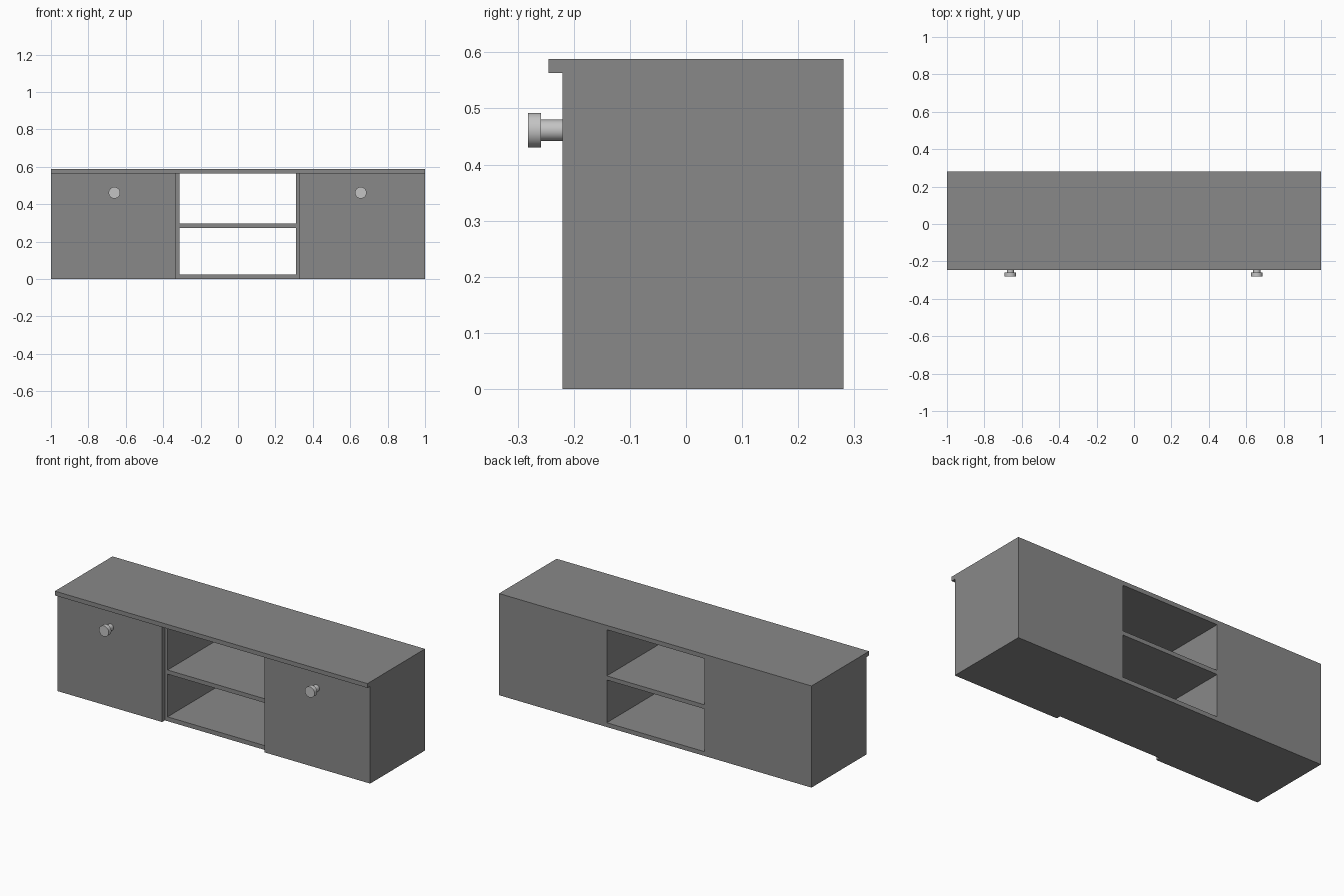
import bpy
from math import radians

default = bpy.data.objects.get("Cube")
if default:
    bpy.data.objects.remove(default, do_unlink=True)


def material(name, value):
    mat = bpy.data.materials.new(name)
    mat.use_nodes = True
    color = (value, value, value, 1)
    mat.diffuse_color = color
    mat.node_tree.nodes["Principled BSDF"].inputs["Base Color"].default_value = color
    return mat


def finish(obj, name, mat):
    obj.name = obj.data.name = name
    obj.data.materials.append(mat)
    return obj


def panel(name, x, y, z):
    """Box spanning the given (low, high) ranges."""
    spans = (x, y, z)
    bpy.ops.mesh.primitive_cube_add(size=1, location=[(a + b) / 2 for a, b in spans])
    obj = bpy.context.object
    obj.scale = [b - a for a, b in spans]
    bpy.ops.object.transform_apply(location=False, rotation=False, scale=True)
    return finish(obj, name, grey)


def disc(name, x, z, radius, y):
    """Cylinder along y between two depths."""
    bpy.ops.mesh.primitive_cylinder_add(
        vertices=32, radius=radius, depth=y[1] - y[0],
        location=(x, sum(y) / 2, z), rotation=(radians(90), 0, 0))
    bpy.ops.object.shade_smooth_by_angle(angle=radians(40))
    finish(bpy.context.object, name, metal)


grey = material("grey board", 0.25)
metal = material("light metal", 0.55)

FRONT, CARCASS, BACK = -0.22, -0.195, 0.281
THICK = 0.025
UNDER_TOP, HEIGHT = 0.563, 0.588
INNER_L, INNER_R = 0.31, -0.314      # faces of the open bay
DOOR_L, DOOR_R = 0.325, -0.332       # inner edges of the doors
depth = (CARCASS, BACK)
upright = (THICK, UNDER_TOP)

# Carcass
panel("top_board", (-1, 1), (-0.245, BACK), (UNDER_TOP, HEIGHT))
panel("bottom_board", (-1, 1), depth, (0, THICK))
panel("middle_shelf", (INNER_R, INNER_L), depth, (0.272, 0.296))

# Side cupboards: outer side, divider, back and door
for side, s, inner, door in (("left", 1, INNER_L, DOOR_L), ("right", -1, INNER_R, DOOR_R)):
    divider_outer = inner + s * THICK
    side_inner = s * (1 - THICK)
    panel(side + "_side", sorted((side_inner, s)), depth, upright)
    panel(side + "_divider", sorted((inner, divider_outer)), depth, upright)
    panel(side + "_back", sorted((divider_outer, side_inner)), (BACK - THICK, BACK), upright)
    panel(side + "_door", sorted((door, s)), (FRONT, CARCASS), (0, UNDER_TOP))

    # Round knob in the upper middle of the door
    knob_x = (door + s) / 2 - 0.006
    if s < 0:
        knob_x = (door + s) / 2 + 0.005
    disc(side + "_knob_stem", knob_x, 0.461, 0.019, (-0.258, FRONT))
    disc(side + "_knob_cap", knob_x, 0.461, 0.031, (-0.282, -0.258))
